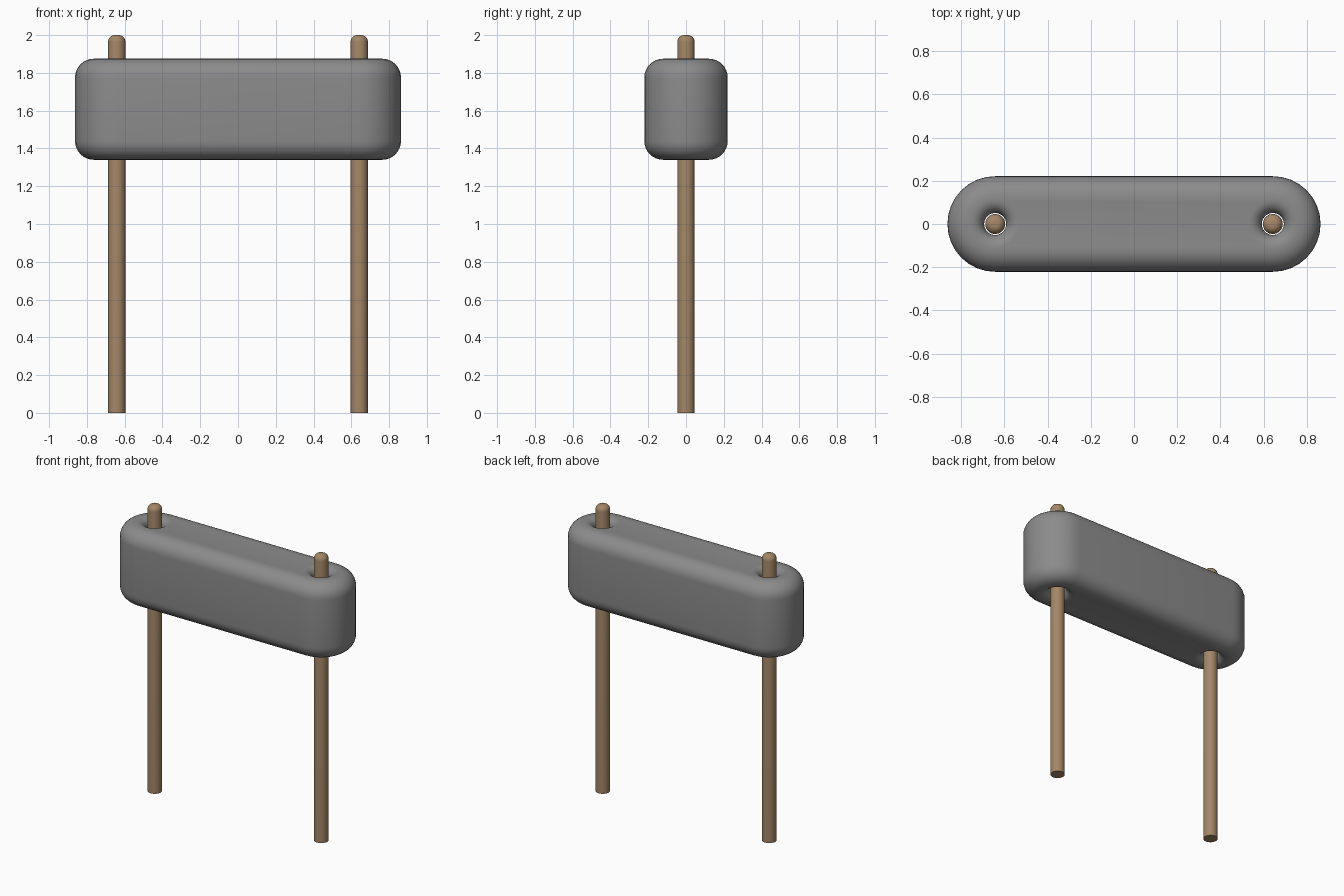
import bpy, bmesh, math

if "Cube" in bpy.data.objects:
    bpy.data.objects.remove(bpy.data.objects["Cube"])

PX = 0.642            # post offset from centre
PR, HR = 0.046, 0.051 # post and hole radius
BR = 0.221            # block end radius
Z0, Z1 = 1.34, 1.875  # block bottom and top
FILLET, FLARE = 0.1, 0.06


def material(name, rgb):
    m = bpy.data.materials.new(name)
    m.diffuse_color = (*rgb, 1)
    m.use_nodes = True
    m.node_tree.nodes["Principled BSDF"].inputs["Base Color"].default_value = m.diffuse_color
    return m


def arc(cx, cz, r, a0, a1, n=8):
    pts = []
    for i in range(n + 1):
        a = math.radians(a0 + (a1 - a0) * i / n)
        pts.append((cx + r * math.cos(a), cz + r * math.sin(a)))
    return pts


def circle(cx, r, z, n=32):
    return [(cx + r * math.cos(2 * math.pi * i / n),
             r * math.sin(2 * math.pi * i / n), z) for i in range(n)]


def stadium(r, z, n=16):
    right = arc(PX, 0, r, -90, 90, n)
    left = arc(-PX, 0, r, 90, 270, n)
    return [(x, y, z) for x, y in right + left]


def skin(bm, outlines):
    """Join successive outlines with quads; return the vertex rings."""
    rings = [[bm.verts.new(p) for p in o] for o in outlines]
    for a, b in zip(rings, rings[1:]):
        for i in range(len(a)):
            j = (i + 1) % len(a)
            bm.faces.new((a[i], a[j], b[j], b[i]))
    return rings


def finish(bm, name, mat):
    bmesh.ops.recalc_face_normals(bm, faces=bm.faces)
    me = bpy.data.meshes.new(name)
    bm.to_mesh(me)
    bm.free()
    me.materials.append(mat)
    ob = bpy.data.objects.new(name, me)
    bpy.context.collection.objects.link(ob)
    bpy.ops.object.select_all(action='DESELECT')
    ob.select_set(True)
    bpy.context.view_layer.objects.active = ob
    bpy.ops.object.shade_smooth_by_angle(angle=math.radians(35))


grey = material("stone grey", (0.26, 0.26, 0.26))
wood = material("wood brown", (0.37, 0.24, 0.135))

# Rounded block with a flared hole at each end
bm = bmesh.new()
outer = (arc(BR - FILLET, Z0 + FILLET, FILLET, -90, 0)
         + arc(BR - FILLET, Z1 - FILLET, FILLET, 0, 90))
inner = (arc(HR + FLARE, Z0 + FLARE, FLARE, 270, 180)
         + arc(HR + FLARE, Z1 - FLARE, FLARE, 180, 90))
shells = [skin(bm, [stadium(r, z) for r, z in outer])]
for s in (-1, 1):
    shells.append(skin(bm, [circle(s * PX, r, z) for r, z in inner]))
# Flat top and bottom between the outline and the holes
for end, up in ((0, -1), (-1, 1)):
    edges = []
    for rings in shells:
        ring = rings[end]
        edges += [bm.edges.get((ring[i - 1], ring[i])) for i in range(len(ring))]
    bmesh.ops.triangle_fill(bm, use_beauty=True, edges=edges, normal=(0, 0, up))
finish(bm, "block", grey)

# Two posts with rounded tops
for s, name in ((-1, "left_post"), (1, "right_post")):
    bm = bmesh.new()
    tip = 0.036
    profile = [(PR, 0)] + arc(PR - tip, 2 - tip, tip, 0, 90)
    rings = skin(bm, [circle(s * PX, r, z) for r, z in profile])
    bm.faces.new(rings[0])
    bm.faces.new(rings[-1])
    finish(bm, name, wood)
